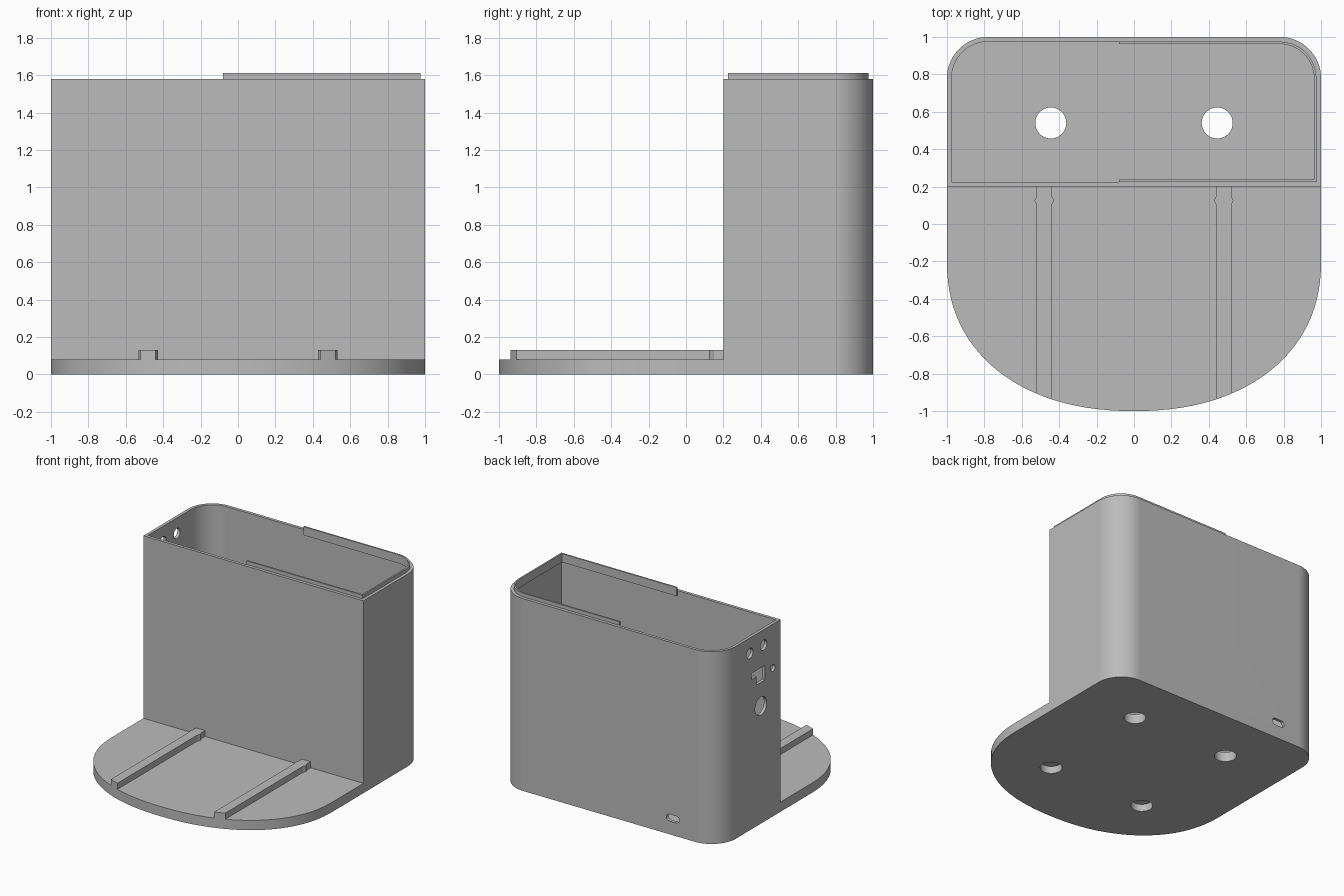
import bpy, bmesh, math

cube = bpy.data.objects.get("Cube")
if cube:
    bpy.data.objects.remove(cube, do_unlink=True)

BASE, TOP, WALL, FRONT = 0.08, 1.58, 0.025, 0.2   # slab, tower height, wall, tower front
RADIUS, CURVE_Y, POWER = 0.22, -0.2, 2.2

grey = bpy.data.materials.new("plain grey")
grey.use_nodes = True
grey.diffuse_color = (0.5, 0.5, 0.5, 1)
grey.node_tree.nodes["Principled BSDF"].inputs["Base Color"].default_value = (0.5, 0.5, 0.5, 1)


def finish(name, bm):
    bmesh.ops.recalc_face_normals(bm, faces=bm.faces)
    mesh = bpy.data.meshes.new(name)
    bm.to_mesh(mesh)
    bm.free()
    mesh.materials.append(grey)
    ob = bpy.data.objects.new(name, mesh)
    bpy.context.collection.objects.link(ob)
    return ob


def activate(ob):
    bpy.ops.object.select_all(action='DESELECT')
    ob.select_set(True)
    bpy.context.view_layer.objects.active = ob


def smooth(ob):
    activate(ob)
    bpy.ops.object.shade_smooth_by_angle(angle=math.radians(30))
    mod = ob.modifiers.new("Weighted normals", 'WEIGHTED_NORMAL')
    mod.keep_sharp = True


def ring(bm, pts, z):
    return [bm.verts.new((x, y, z)) for x, y in pts]


def skin(bm, a, b):
    n = len(a)
    for i in range(n):
        j = (i + 1) % n
        bm.faces.new((a[i], a[j], b[j], b[i]))


def prism(bm, pts, w0, w1, axis='Z'):
    """Extrude a 2D outline along an axis."""
    place = {'X': lambda u, v, w: (w, u, v),
             'Y': lambda u, v, w: (u, w, v),
             'Z': lambda u, v, w: (u, v, w)}[axis]
    a, b = ([bm.verts.new(place(u, v, w)) for u, v in pts] for w in (w0, w1))
    skin(bm, a, b)
    bm.faces.new(a)
    bm.faces.new(b)


def arc(cx, cy, r, start, end, n=16):
    return [(cx + r * math.cos(math.radians(start + (end - start) * i / n)),
             cy + r * math.sin(math.radians(start + (end - start) * i / n)))
            for i in range(n + 1)]


def circle(cx, cy, r, n=32):
    return arc(cx, cy, r, 0, 360, n)[:-1]


def back_corner(offset):
    c = 1 - RADIUS
    return arc(c, c, RADIUS - offset, 0, 90)


def tower_outline(offset):
    right = [(1 - offset, FRONT + offset)] + back_corner(offset)
    return right + [(-x, y) for x, y in reversed(right)]


def front_edge(x):
    return CURVE_Y - (1 + CURVE_Y) * (1 - abs(x) ** POWER) ** (1 / POWER)


# Body: curved foot plate and hollow tower in one shell
tower = tower_outline(0)
inner = tower_outline(WALL)
steps = 56
foot = []
for i in range(steps + 1):
    c = -math.cos(math.pi * i / steps)
    x = math.copysign(abs(c) ** (2 / POWER), c)
    foot.append((x, front_edge(x)))
bm = bmesh.new()
low = ring(bm, tower + foot, 0)
mid = ring(bm, tower + foot, BASE)
rim_out, rim_in = ring(bm, tower, TOP), ring(bm, inner, TOP)
floor = ring(bm, inner, BASE)
n = len(tower)
bm.faces.new(low)
skin(bm, low, mid)
bm.faces.new(mid[n - 1:] + mid[:1])
skin(bm, mid[:n], rim_out)
skin(bm, rim_out, rim_in)
skin(bm, rim_in, floor)
bm.faces.new(floor)
body = finish("body", bm)

# Openings: floor holes, blind foot recesses, side ports and rear slot
bm = bmesh.new()
for x in (-0.445, 0.445):
    prism(bm, circle(x, 0.54, 0.083), -0.1, 0.2)
    prism(bm, circle(x, -0.44, 0.083), -0.1, 0.06)
for y, z, r in ((0.42, 1.453, 0.042), (0.6, 1.453, 0.042),
                (0.3, 1.22, 0.028), (0.456, 0.966, 0.075)):
    prism(bm, circle(y, z, r), -1.1, -0.9, 'X')
prism(bm, [(0.4, 1.16), (0.51, 1.16), (0.51, 1.23), (0.58, 1.23),
           (0.58, 1.28), (0.4, 1.28)], -1.1, -0.9, 'X')
prism(bm, arc(-0.55, 0.137, 0.028, -90, 90, 8) + arc(-0.61, 0.137, 0.028, 90, 270, 8),
      0.9, 1.1, 'Y')
cutter = finish("opening_cutter", bm)
cutter.hide_render = True
cut = body.modifiers.new("Openings", 'BOOLEAN')
cut.operation = 'DIFFERENCE'
cut.solver = 'EXACT'
cut.object = cutter
activate(body)
bpy.ops.object.modifier_apply(modifier=cut.name)
bpy.data.objects.remove(cutter, do_unlink=True)
smooth(body)


# Raised locating lip around one half of the rim
def lip_path(o):
    return ([(-0.08, FRONT + o), (1 - o, FRONT + o)] + back_corner(o) + [(-0.08, 1 - o)])


bm = bmesh.new()
prism(bm, lip_path(WALL) + lip_path(WALL + 0.013)[::-1], TOP - 0.04, TOP + 0.03)
smooth(finish("rim_lip", bm))

# Guide rails with small snap bumps, ending flush with the curved front
X0, X1, BUMP = 0.44, 0.52, 0.012
for name, side in (("left_rail", 1), ("right_rail", -1)):
    outline = [(X0, FRONT), (X0, 0.15), (X0 - BUMP, 0.125), (X0, 0.1)]
    outline += [(x, front_edge(x)) for x in (X0, (X0 + X1) / 2, X1)]
    outline += [(X1, 0.1), (X1 + BUMP, 0.125), (X1, 0.15), (X1, FRONT)]
    bm = bmesh.new()
    prism(bm, [(side * x, y) for x, y in outline], BASE, 0.13)
    finish(name, bm)
